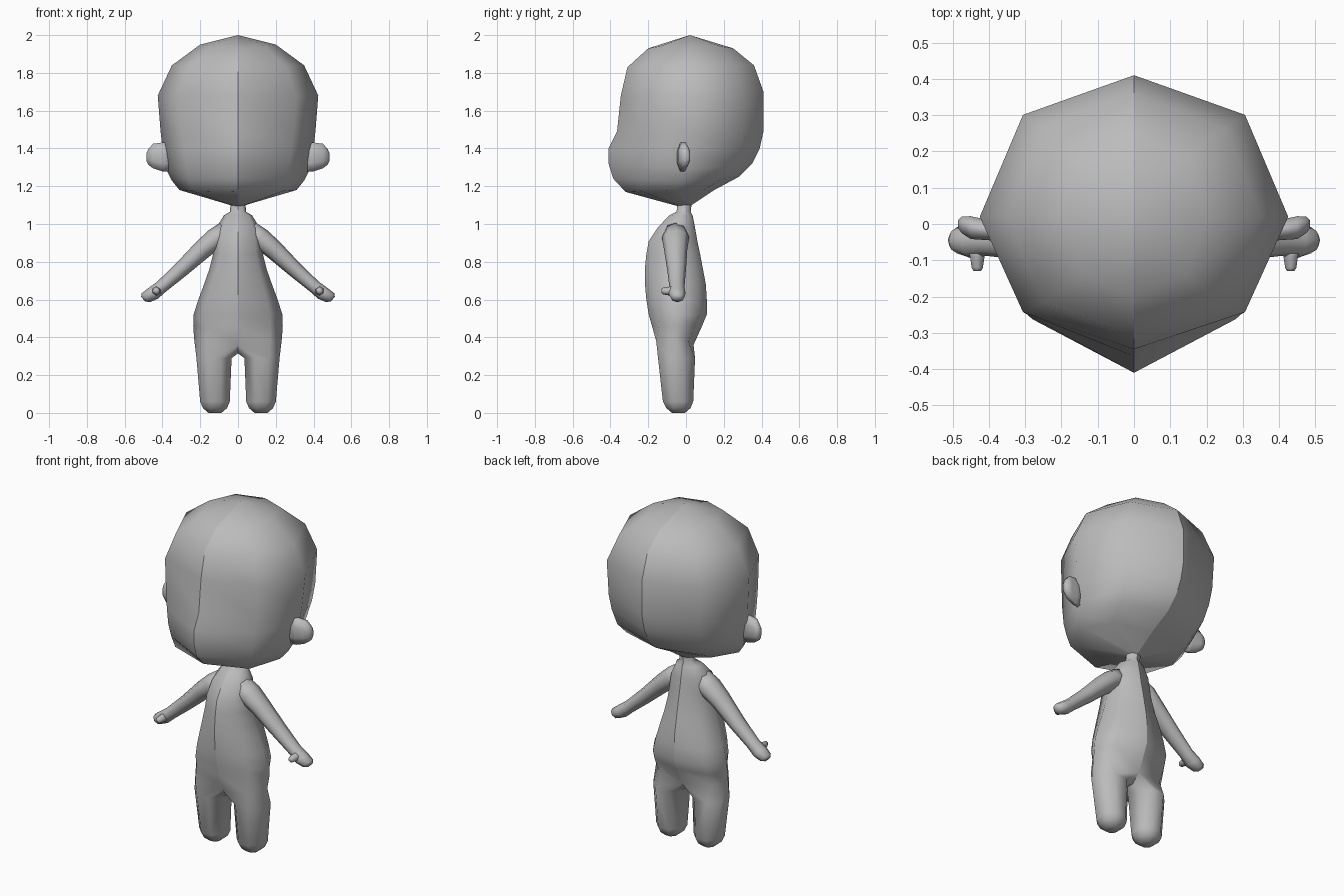
import bpy, bmesh, math
from mathutils import Vector

skin = bpy.data.materials.new("plain_grey")
skin.diffuse_color = (0.5, 0.5, 0.5, 1)


def bridge(bm, a, b):
    n = len(a)
    for i in range(n):
        bm.faces.new((a[i], a[(i + 1) % n], b[(i + 1) % n], b[i]))


def loft(bm, rings, cap_start=True, cap_end=True):
    vs = [[bm.verts.new(p) for p in r] for r in rings]
    for a, b in zip(vs, vs[1:]):
        bridge(bm, a, b)
    if cap_start:
        bm.faces.new(vs[0])
    if cap_end:
        bm.faces.new(vs[-1])
    return vs


def finish(bm, name, mirror=False, seam=False):
    bmesh.ops.recalc_face_normals(bm, faces=bm.faces[:])
    for f in bm.faces:
        f.smooth = True
    if seam:  # crease along the centre line
        for e in bm.edges:
            if all(abs(v.co.x) < 1e-5 for v in e.verts):
                e.smooth = False
    me = bpy.data.meshes.new(name)
    bm.to_mesh(me)
    bm.free()
    me.materials.append(skin)
    ob = bpy.data.objects.new(name, me)
    bpy.context.collection.objects.link(ob)
    if mirror:
        ob.modifiers.new("mirror", 'MIRROR').use_axis[0] = True
    return ob


def octagon(zf, zs, zb, w, yf, yc, yb, k=0.72, kf=0.72):
    """Ring from front centre round to back centre and home again."""
    half = [(0, yf, zf),
            (w * k, yc + (yf - yc) * kf, (zf + zs) / 2),
            (w, yc, zs),
            (w * 0.72, yc + (yb - yc) * 0.72, (zb + zs) / 2),
            (0, yb, zb)]
    return half + [(-x, y, z) for x, y, z in half[3:0:-1]]


# head: octagonal rings from crown to neck
bm = bmesh.new()
rings = [octagon(*r) for r in (
    (1.93, 1.95, 1.93, 0.20, -0.20, 0.02, 0.25),
    (1.83, 1.84, 1.84, 0.35, -0.31, 0.02, 0.36),
    (1.68, 1.68, 1.70, 0.425, -0.345, 0.02, 0.41),
    (1.49, 1.49, 1.49, 0.41, -0.365, 0.01, 0.41, 0.72, 0.69),
    (1.40, 1.40, 1.40, 0.40, -0.41, 0.0, 0.39, 0.70, 0.64),
    (1.32, 1.29, 1.32, 0.38, -0.41, -0.01, 0.35, 0.72, 0.62),
    (1.24, 1.23, 1.25, 0.35, -0.385, -0.03, 0.28, 0.74, 0.62),
    (1.17, 1.18, 1.18, 0.31, -0.32, -0.05, 0.15, 0.78, 0.70),
    (1.095, 1.10, 1.10, 0.04, -0.045, -0.01, 0.03))]
vs = loft(bm, rings, False, False)
crown = bm.verts.new((0, 0.02, 2.0))
for i in range(8):
    bm.faces.new((crown, vs[0][i], vs[0][(i + 1) % 8]))
finish(bm, "head", seam=True)

# torso: rings from neck to hips, then two legs that share the hip ring
bm = bmesh.new()
rings = [octagon(z, z, z, w, yf, (yf + yb) / 2, yb) for z, w, yf, yb in (
    (1.11, 0.04, -0.045, 0.03),
    (1.065, 0.042, -0.05, 0.025),
    (1.045, 0.075, -0.09, 0.035),
    (0.98, 0.115, -0.15, 0.048),
    (0.91, 0.125, -0.197, 0.06),
    (0.84, 0.132, -0.21, 0.075),
    (0.76, 0.152, -0.218, 0.09),
    (0.68, 0.18, -0.217, 0.105),
    (0.60, 0.21, -0.21, 0.11),
    (0.52, 0.235, -0.197, 0.11),
    (0.46, 0.237, -0.18, 0.085))]
rings.append(octagon(0.36, 0.40, 0.36, 0.233, -0.145, -0.06, 0.04, 0.72, 1.15))
vs = loft(bm, rings, False, False)
hip = vs[-1]
crotch = [bm.verts.new((0, y, 0.315)) for y in (-0.10, -0.055, -0.01)]
for side in (1, -1):
    arc = hip[:5] if side > 0 else [hip[0], hip[7], hip[6], hip[5], hip[4]]
    prev = arc + crotch[::-1]
    for z, cx, cy, rx, ry in ((0.29, 0.127, -0.05, 0.095, 0.10),
                              (0.06, 0.122, -0.042, 0.08, 0.082),
                              (0.025, 0.122, -0.04, 0.065, 0.065),
                              (0.0, 0.122, -0.04, 0.035, 0.035)):
        ring = []
        for i in range(8):  # start at the inner front corner
            a = math.radians(-112.5 + 45 * i)
            s = 1.06
            ring.append(bm.verts.new((side * (cx + rx * s * math.cos(a)),
                                      cy + ry * s * math.sin(a), z)))
        bridge(bm, prev, ring)
        prev = ring
    bm.faces.new(prev)
finish(bm, "body", seam=True)

# arms with rounded mitten hands
bm = bmesh.new()
along = Vector((0.73, 0, -0.68)).normalized()
across = Vector((0.68, 0, 0.73)).normalized()
rings = []
for x, y, z, ra, ry in ((0.06, -0.055, 0.965, 0.055, 0.06),
                        (0.115, -0.055, 0.925, 0.058, 0.072),
                        (0.185, -0.055, 0.868, 0.052, 0.062),
                        (0.30, -0.05, 0.76, 0.042, 0.05),
                        (0.405, -0.048, 0.668, 0.035, 0.04),
                        (0.45, -0.048, 0.632, 0.038, 0.046),
                        (0.488, -0.045, 0.61, 0.032, 0.036),
                        (0.502, -0.045, 0.602, 0.016, 0.018)):
    rings.append([Vector((x, y, z)) + across * ra * math.cos(t)
                  + Vector((0, ry * math.sin(t), 0))
                  for t in (math.tau * i / 8 for i in range(8))])
loft(bm, rings)
finish(bm, "arm", mirror=True)

# thumbs pointing forward
bm = bmesh.new()
loft(bm, [[(0.432 + r * math.cos(t), y, z + r * math.sin(t))
           for t in (math.tau * (i + 0.5) / 6 for i in range(6))]
          for y, z, r in ((-0.06, 0.645, 0.03), (-0.09, 0.645, 0.023),
                          (-0.12, 0.645, 0.018), (-0.13, 0.647, 0.012))])
finish(bm, "thumb", mirror=True)

# ears: flattened rings stepping outward from the head
bm = bmesh.new()
loft(bm, [[(x, yc + ry * math.cos(t), zc + rz * math.sin(t))
           for t in (math.tau * (i + 0.5) / 8 for i in range(8))]
          for x, yc, zc, ry, rz in ((0.36, -0.02, 1.355, 0.03, 0.085),
                                    (0.40, -0.017, 1.355, 0.03, 0.083),
                                    (0.45, -0.01, 1.36, 0.034, 0.07),
                                    (0.475, -0.002, 1.355, 0.025, 0.045),
                                    (0.485, 0.0, 1.355, 0.012, 0.02))])
finish(bm, "ear", mirror=True)
